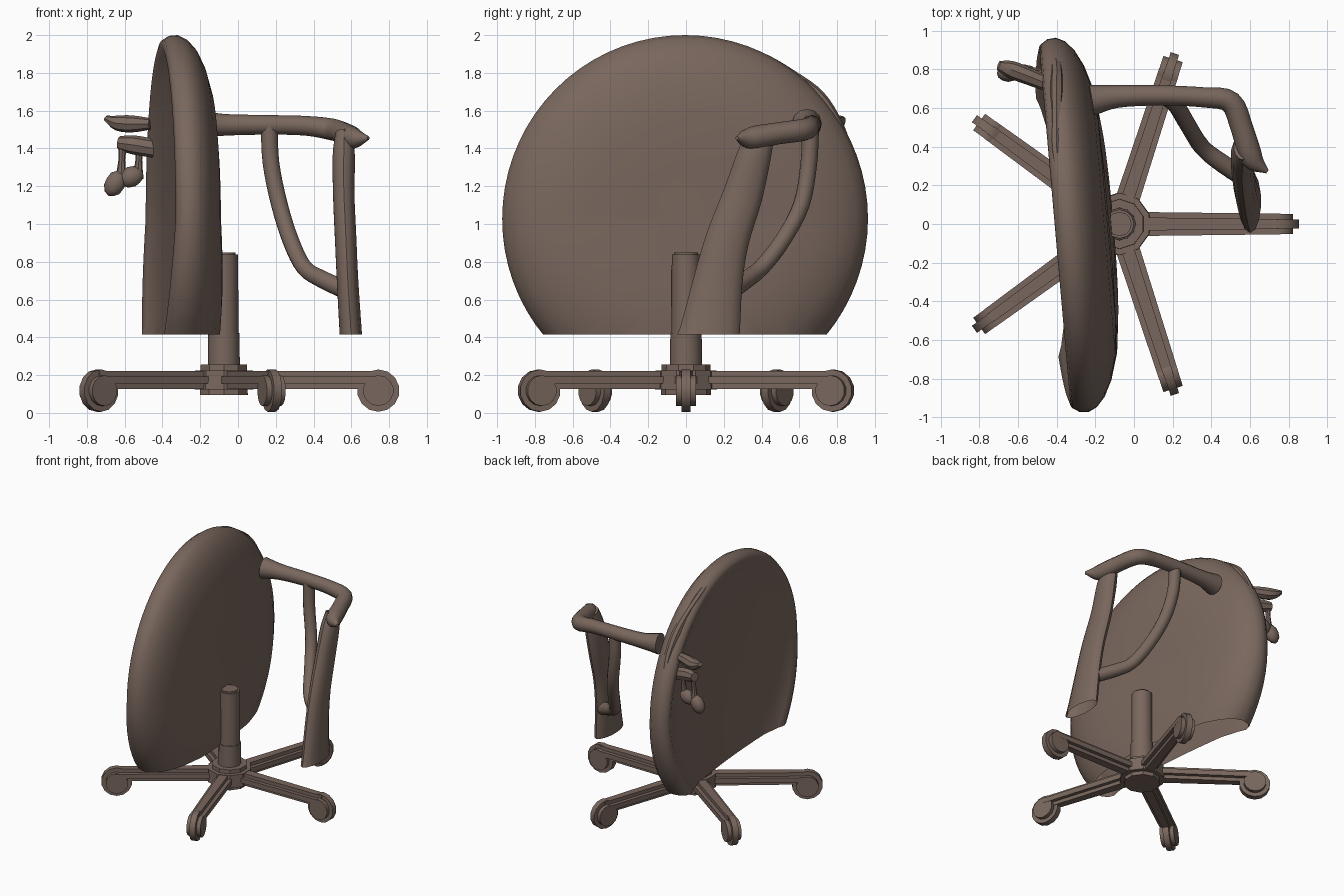
import bpy, bmesh, math
from mathutils import Vector, Matrix

if "Cube" in bpy.data.objects:
    bpy.data.objects.remove(bpy.data.objects["Cube"])

brown = bpy.data.materials.new("brown")
brown.diffuse_color = (0.19, 0.135, 0.11, 1)
brown.use_nodes = True
brown.node_tree.nodes["Principled BSDF"].inputs["Base Color"].default_value = brown.diffuse_color
HUB = Vector((-0.075, 0.0, 0.0))
CUT_Z = 0.415


def cut_bottom(bm):
    bmesh.ops.recalc_face_normals(bm, faces=bm.faces)
    bmesh.ops.bisect_plane(bm, geom=bm.verts[:] + bm.edges[:] + bm.faces[:], plane_co=(0, 0, CUT_Z),
                           plane_no=(0, 0, -1), clear_outer=True)


def finish(bm, name, angle=35):
    bmesh.ops.recalc_face_normals(bm, faces=bm.faces)
    me = bpy.data.meshes.new(name)
    bm.to_mesh(me)
    bm.free()
    me.materials.append(brown)
    ob = bpy.data.objects.new(name, me)
    bpy.context.collection.objects.link(ob)
    bpy.ops.object.select_all(action='DESELECT')
    bpy.context.view_layer.objects.active = ob
    ob.select_set(True)
    bpy.ops.object.shade_smooth_by_angle(angle=math.radians(angle))
    return ob


def smooth_path(pts, steps):
    """Catmull-Rom through rows of (x, y, z, half width, half depth)."""
    p = [Vector(q) for q in pts]
    p = [2 * p[0] - p[1]] + p + [2 * p[-1] - p[-2]]
    out = []
    for i in range(1, len(p) - 2):
        a, b, c, d = p[i - 1:i + 3]
        for s in range(steps):
            t = s / steps
            out.append(0.5 * (2 * b + (c - a) * t + (2 * a - 5 * b + 4 * c - d) * t * t
                              + (3 * b - a - 3 * c + d) * t ** 3))
    return out + [p[-2]]


def tube(name, pts, up, sides=12, steps=4, cut=False):
    """Elliptical tube; the first half size lies across 'up', the second along it."""
    rows = smooth_path(pts, steps)
    bm = bmesh.new()
    rings = []
    for i, r in enumerate(rows):
        c = Vector(r[:3])
        d = (Vector(rows[min(i + 1, len(rows) - 1)][:3]) - Vector(rows[max(i - 1, 0)][:3])).normalized()
        u = d.cross(Vector(up)).normalized()
        v = u.cross(d)
        rings.append([bm.verts.new(c + u * r[3] * math.cos(a) + v * r[4] * math.sin(a))
                      for a in (2 * math.pi * k / sides for k in range(sides))])
    for a, b in zip(rings, rings[1:]):
        for k in range(sides):
            bm.faces.new((a[k], a[(k + 1) % sides], b[(k + 1) % sides], b[k]))
    bm.faces.new(rings[0])
    bm.faces.new(rings[-1])
    if cut:
        cut_bottom(bm)
    return finish(bm, name)


def cylinder(name, z0, z1, r0, r1, sides, bevel):
    bm = bmesh.new()
    bmesh.ops.create_cone(bm, cap_ends=True, segments=sides, radius1=r0, radius2=r1, depth=z1 - z0,
                          matrix=Matrix.Translation(HUB + Vector((0, 0, (z0 + z1) / 2))))
    rim = [e for e in bm.edges if abs(e.verts[0].co.z - e.verts[1].co.z) < 1e-4]
    bmesh.ops.bevel(bm, geom=rim, offset=bevel, segments=2, affect='EDGES')
    return finish(bm, name)


def blob(name, loc, size, turn=0.0):
    bm = bmesh.new()
    m = Matrix.Translation(loc) @ Matrix.Rotation(turn, 4, 'Y') @ Matrix.Diagonal((*size, 1))
    bmesh.ops.create_icosphere(bm, subdivisions=2, radius=1, matrix=m)
    return finish(bm, name)


# Star base: hub, five arms, five rounded wheels rolling along their arms
cylinder("hub", 0.095, 0.255, 0.165, 0.16, 10, 0.03)
for i in range(5):
    turn = Matrix.Translation(HUB) @ Matrix.Rotation(i * math.tau / 5, 4, 'Z')
    bm = bmesh.new()
    bmesh.ops.create_cube(bm, size=1, matrix=Matrix.Translation((0.46, 0, 0.174))
                          @ Matrix.Diagonal((0.80, 0.125, 0.095, 1)))
    for v in bm.verts:
        if v.co.x > 0.5:
            v.co.y *= 0.85
    bmesh.ops.bevel(bm, geom=bm.edges[:], offset=0.028, segments=2, affect='EDGES')
    bmesh.ops.transform(bm, matrix=turn, verts=bm.verts)
    finish(bm, "base_arm", 50)
    bm = bmesh.new()
    bmesh.ops.create_cone(bm, cap_ends=True, segments=14, radius1=0.112, radius2=0.112, depth=0.105,
                          matrix=Matrix.Translation((0.818, 0, 0.118)) @ Matrix.Rotation(math.pi / 2, 4, 'X'))
    rim = [e for e in bm.edges if abs(e.verts[0].co.y - e.verts[1].co.y) < 1e-4]
    bmesh.ops.bevel(bm, geom=rim, offset=0.03, segments=2, affect='EDGES')
    bmesh.ops.transform(bm, matrix=turn, verts=bm.verts)
    finish(bm, "caster_wheel", 50)

# Two-stage column
cylinder("column_sleeve", 0.22, 0.43, 0.085, 0.083, 12, 0.008)
cylinder("column_post", 0.40, 0.85, 0.078, 0.075, 12, 0.012)

# Round padded backrest: profile (radius, depth) turned about x, cut off open at the bottom
profile = [(0, 0.135), (0.3, 0.135), (0.55, 0.127), (0.7, 0.11), (0.82, 0.075), (0.9, 0.035), (0.95, -0.01),
           (0.972, -0.055), (0.968, -0.1), (0.945, -0.135), (0.91, -0.145), (0.87, -0.13),
           (0.77, -0.105), (0.55, -0.09), (0.3, -0.085), (0, -0.08)]
bm = bmesh.new()
vs = [bm.verts.new((d, 0, r)) for r, d in profile]
es = [bm.edges.new(p) for p in zip(vs, vs[1:])]
bmesh.ops.spin(bm, geom=vs + es, cent=(0, 0, 0), axis=(1, 0, 0), angle=math.tau, steps=72)
bmesh.ops.remove_doubles(bm, verts=bm.verts, dist=1e-4)
for v in bm.verts:                       # the padding thickens towards the bottom
    v.co.x *= 1 + 0.45 * max(0.0, -v.co.z)
place = Matrix.Translation((-0.265, 0, 1.028)) @ Matrix.Rotation(math.radians(5.0), 4, 'Z')
bmesh.ops.transform(bm, matrix=place, verts=bm.verts)
cut_bottom(bm)
finish(bm, "backrest_shell", 60)

# Folds of padding along the upper rim
tube("rim_fold", [(-0.37, 0.20, 1.93, .02, .02), (-0.40, 0.38, 1.88, .035, .03),
                  (-0.40, 0.56, 1.78, .035, .03), (-0.40, 0.70, 1.67, .04, .035),
                  (-0.40, 0.80, 1.53, .03, .03), (-0.41, 0.86, 1.40, .02, .02)], (1, 0, 0), 8)
tube("rim_tuft", [(-0.33, 0.05, 1.97, .03, .025), (-0.36, 0.12, 1.95, .025, .02),
                  (-0.395, 0.16, 1.93, .008, .008)], (0, 1, 0), 8, 3)

# Armrest frame: top bar, front hook, flattened post, curved brace
tube("arm_bar", [(-0.22, 0.64, 1.53, .08, .08), (-0.08, 0.66, 1.525, .058, .058),
                 (0.15, 0.665, 1.525, .052, .052), (0.36, 0.655, 1.52, .052, .052),
                 (0.50, 0.63, 1.50, .058, .058), (0.56, 0.49, 1.48, .058, .058),
                 (0.61, 0.34, 1.455, .058, .058), (0.69, 0.27, 1.455, .01, .01)], (0, 0, 1))
tube("arm_post", [(0.56, 0.40, 1.48, .07, .045), (0.56, 0.36, 1.36, .09, .06),
                  (0.56, 0.30, 1.15, .105, .058), (0.57, 0.22, 0.92, .115, .058),
                  (0.58, 0.17, 0.70, .13, .058), (0.597, 0.125, 0.42, .16, .06),
                  (0.605, 0.10, 0.33, .17, .06)], (1, 0, 0), 14, cut=True)
tube("arm_brace", [(0.165, 0.66, 1.52, .045, .045), (0.175, 0.65, 1.32, .044, .044),
                   (0.22, 0.61, 1.10, .044, .044), (0.28, 0.51, 0.91, .044, .044),
                   (0.35, 0.40, 0.77, .044, .044), (0.44, 0.325, 0.71, .047, .047),
                   (0.57, 0.24, 0.65, .05, .05)], (0, 1, 0.2))

# Broken remains of the other armrest
tube("stub_top", [(-0.70, 0.82, 1.56, .025, .015), (-0.64, 0.80, 1.535, .045, .04),
                  (-0.56, 0.77, 1.53, .045, .045), (-0.46, 0.73, 1.53, .04, .03)], (0, 0, 1), 8, 3)
tube("stub_middle", [(-0.63, 0.79, 1.43, .035, .035), (-0.56, 0.77, 1.42, .045, .05),
                     (-0.44, 0.76, 1.40, .04, .05)], (0, 0, 1), 8, 3)
for side, x in (("left", -0.61), ("right", -0.52)):
    tube("stub_strut_" + side, [(x, 0.78, 1.42, .025, .02), (x - 0.005, 0.78, 1.34, .018, .018),
                                (x - 0.01, 0.78, 1.24, .03, .03)], (0, 1, 0), 8, 3)
blob("stub_lump_outer", (-0.65, 0.78, 1.215), (0.055, 0.045, 0.075), 0.5)
blob("stub_lump_inner", (-0.565, 0.78, 1.25), (0.07, 0.045, 0.055), -0.4)
